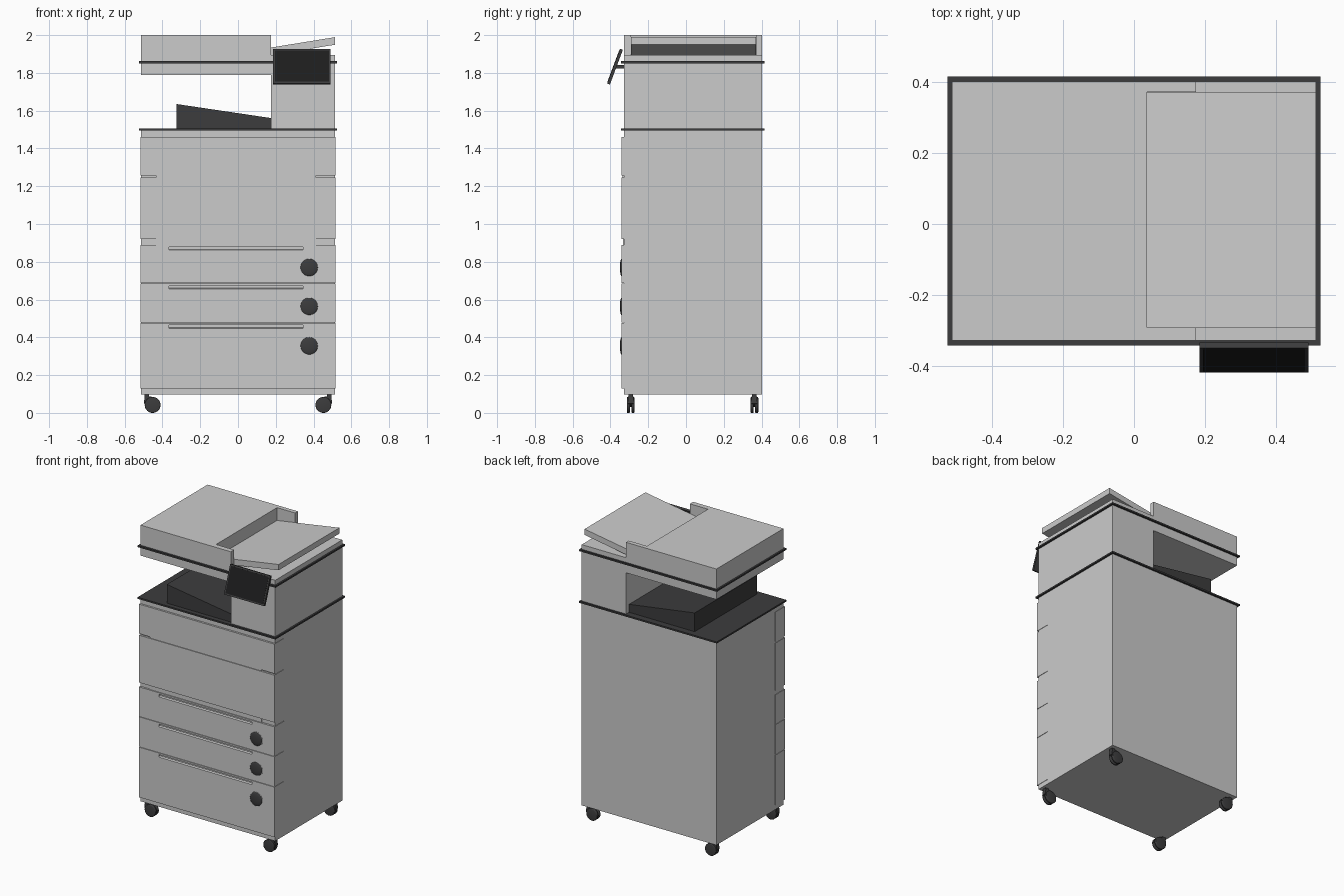
import bpy, bmesh, math
from mathutils import Vector, Matrix

if "Cube" in bpy.data.objects:
    bpy.data.objects.remove(bpy.data.objects["Cube"])


def material(name, v):
    m = bpy.data.materials.new(name)
    m.diffuse_color = (v, v, v * 1.03, 1)
    m.use_nodes = True
    m.node_tree.nodes["Principled BSDF"].inputs["Base Color"].default_value = m.diffuse_color
    return m


DARK = material("dark_plastic", 0.045)
BLACK = material("screen_black", 0.012)


def finish(name, bm, mat=None, smooth=False):
    bmesh.ops.recalc_face_normals(bm, faces=bm.faces[:])
    me = bpy.data.meshes.new(name)
    bm.to_mesh(me)
    bm.free()
    ob = bpy.data.objects.new(name, me)
    bpy.context.collection.objects.link(ob)
    if mat:
        me.materials.append(mat)
    if smooth:
        bpy.ops.object.select_all(action='DESELECT')
        ob.select_set(True)
        bpy.context.view_layer.objects.active = ob
        bpy.ops.object.shade_smooth_by_angle(angle=math.radians(35))
    return ob


def prism(name, pts, axis, lo, hi, mat=None):
    """Extrude a 2D profile along axis from lo to hi."""
    place = {'x': lambda p, d: (d, p[0], p[1]),
             'y': lambda p, d: (p[0], d, p[1]),
             'z': lambda p, d: (p[0], p[1], d)}[axis]
    bm = bmesh.new()
    face = bm.faces.new([bm.verts.new(place(p, lo)) for p in pts])
    top = bmesh.ops.extrude_face_region(bm, geom=[face])['geom']
    shift = Vector(place((0, 0), hi - lo))
    bmesh.ops.translate(bm, vec=shift, verts=[g for g in top if isinstance(g, bmesh.types.BMVert)])
    return finish(name, bm, mat)


def box(name, x0, x1, y0, y1, z0, z1, mat=None):
    return prism(name, [(x0, y0), (x1, y0), (x1, y1), (x0, y1)], 'z', z0, z1, mat)


def disc(name, c, r, depth, mat, bevel=0.0):
    """Wheel with its axis along y."""
    bm = bmesh.new()
    bmesh.ops.create_cone(bm, cap_ends=True, segments=32, radius1=r, radius2=r, depth=depth,
                          matrix=Matrix.Translation(c) @ Matrix.Rotation(math.pi / 2, 4, 'X'))
    if bevel:
        rim = [e for e in bm.edges if any(len(f.verts) > 4 for f in e.link_faces)]
        bmesh.ops.bevel(bm, geom=rim, offset=bevel, segments=3, profile=0.5, affect='EDGES')
    return finish(name, bm, mat, True)


W, FRONT, BACK = 0.513, -0.328, 0.402

# Cabinet and front panels
box("cabinet_body", -W, W, FRONT, BACK, 0.098, 1.5)
box("panel_gap_filler", -0.435, 0.412, -0.334, -0.30, 0.88, 0.93)
box("upper_gap_filler", -0.435, 0.412, -0.336, -0.30, 1.24, 1.26)


def front_panel(name, z0, z1):
    return box(name, -0.516, 0.516, -0.341, -0.237, z0, z1)


front_panel("toner_door", 1.257, 1.46)
front_panel("middle_door", 0.92, 1.246)

# Paper drawers with finger recess and level dial
for name, z0, z1 in (("bottom", 0.13, 0.475), ("middle", 0.478, 0.684), ("top", 0.687, 0.89)):
    drawer = front_panel(name + "_drawer", z0, z1)
    h = z1 - 0.011
    cut = prism("recess_cutter", [(-0.36, h - 0.024), (-0.36, h), (-0.329, h), (-0.329, h - 0.013)],
                'x', -0.365, 0.345)
    cut.hide_render = True
    mod = drawer.modifiers.new("finger_recess", 'BOOLEAN')
    mod.operation, mod.solver, mod.object = 'DIFFERENCE', 'EXACT', cut
    bpy.context.view_layer.objects.active = drawer
    bpy.ops.object.modifier_apply(modifier=mod.name)
    bpy.data.objects.remove(cut)
    zc = z1 - 0.12
    disc(name + "_dial_ring", (0.377, -0.338, zc), 0.050, 0.008, None)
    bm = bmesh.new()
    bmesh.ops.create_uvsphere(bm, u_segments=32, v_segments=16, radius=1,
                              matrix=Matrix.Translation((0.377, -0.341, zc))
                              @ Matrix.Diagonal((0.046, 0.009, 0.046, 1)))
    finish(name + "_dial", bm, DARK, True)

# Dark trim plates and the output tray between them
box("lower_trim_plate", -0.525, 0.525, -0.343, 0.415, 1.495, 1.506, DARK)
box("upper_trim_plate", -0.525, 0.525, -0.343, 0.415, 1.851, 1.862, DARK)
prism("output_tray", [(-0.325, 1.5), (0.18, 1.5), (0.18, 1.56), (-0.325, 1.635)],
      'y', -0.31, 0.37, DARK)

# Column and scanner bed as one bracket-shaped profile
prism("scanner_column", [(0.175, 1.5), (W, 1.5), (W, 1.855), (-W, 1.855), (-W, 1.79), (0.175, 1.79)],
      'y', FRONT, BACK)

# Document feeder: base, U-shaped lid, sloped input tray
box("feeder_base", -W, W, FRONT, BACK, 1.858, 1.894)
prism("feeder_lid", [(-W, FRONT), (0.175, FRONT), (0.175, -0.292), (0.037, -0.292),
                     (0.037, 0.372), (0.175, 0.372), (0.175, BACK), (-W, BACK)], 'z', 1.894, 2.0)
prism("feeder_tray", [(0.037, 1.894), (0.175, 1.894), (W, 1.949), (W, 1.989), (0.037, 1.912)],
      'y', -0.291, 0.371)

# Tilted control screen
tilt = Matrix.Translation((0.338, -0.376, 1.833)) @ Matrix.Rotation(math.radians(-20.5), 4, 'X')
box("screen_frame", -0.153, 0.153, -0.008, 0.008, -0.098, 0.098, DARK).matrix_world = tilt
box("screen_glass", -0.143, 0.143, -0.0095, 0.0, -0.088, 0.088, BLACK).matrix_world = tilt
box("screen_bracket", 0.28, 0.40, -0.38, -0.32, 1.822, 1.842, DARK)

# Casters, swivelled outwards
for sx, side in ((-1, "left"), (1, "right")):
    for y, end in ((-0.293, "front"), (0.362, "back")):
        n = f"{end}_{side}_caster"
        for k in (-1, 1):
            disc(n + "_wheel", (sx * 0.452, y + k * 0.012, 0.042), 0.042, 0.017, DARK, 0.005)
        prism(n + "_fork", [(sx * 0.445, 0.03), (sx * 0.462, 0.03), (sx * 0.499, 0.05),
                            (sx * 0.494, 0.085), (sx * 0.458, 0.088)],
              'y', y - 0.015, y + 0.015, DARK)
        box(n + "_stem", sx * 0.482 - 0.012, sx * 0.482 + 0.012, y - 0.012, y + 0.012, 0.06, 0.1, DARK)
